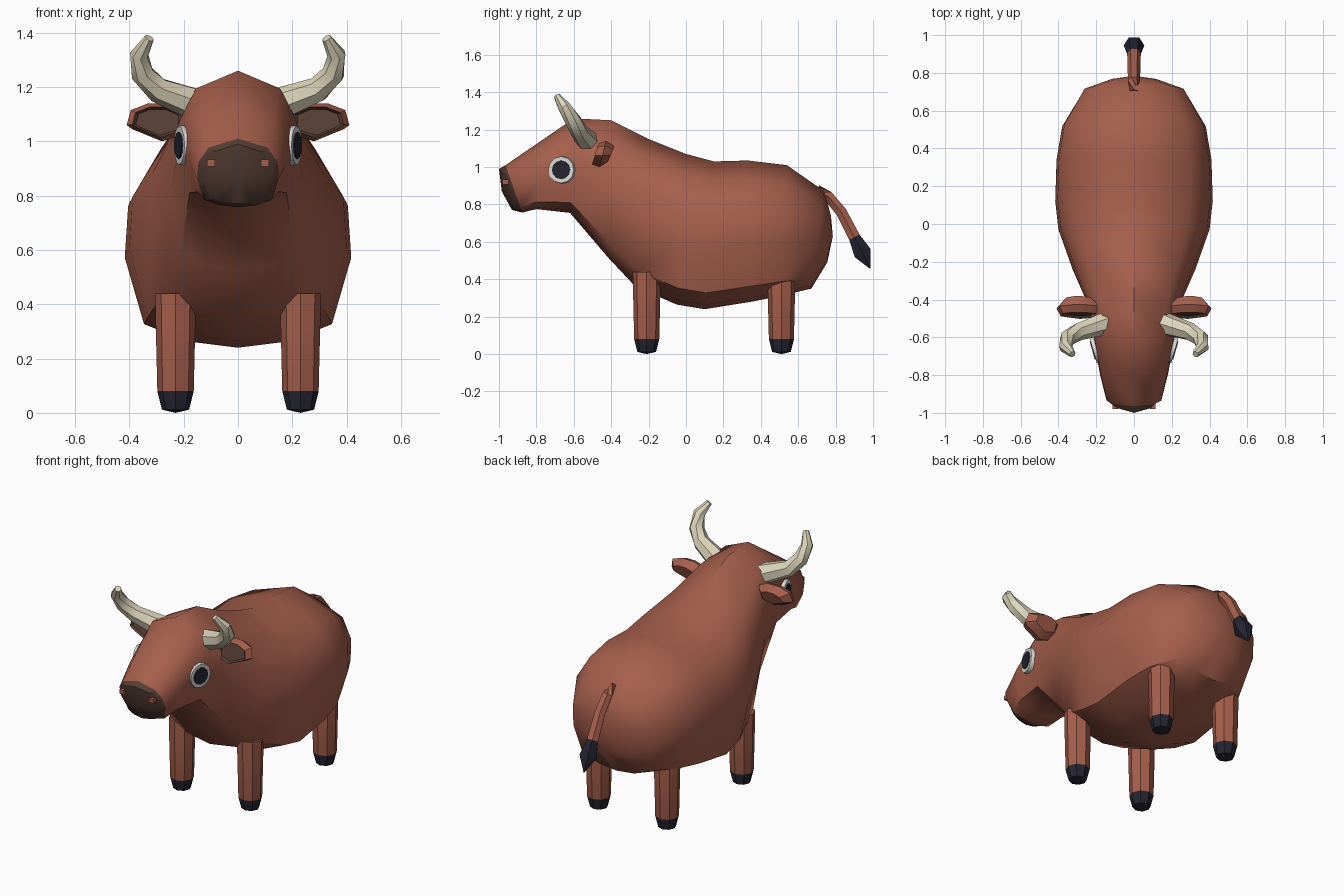
import bpy, bmesh, math
from mathutils import Vector, Matrix

if "Cube" in bpy.data.objects:
    bpy.data.objects.remove(bpy.data.objects["Cube"])


def material(name, r, g, b):
    m = bpy.data.materials.new(name)
    m.use_nodes = True
    m.diffuse_color = (r, g, b, 1)
    node = m.node_tree.nodes["Principled BSDF"]
    node.inputs["Base Color"].default_value = (r, g, b, 1)
    node.inputs["Roughness"].default_value = 0.8
    return m


HIDE = material("red_brown_hide", 0.38, 0.115, 0.072)
BROWN = material("dark_brown_skin", 0.09, 0.047, 0.034)
DARK = material("blue_black", 0.018, 0.018, 0.032)
HORN = material("ivory_horn", 0.72, 0.66, 0.49)
WHITE = material("eye_white", 0.72, 0.70, 0.67)


def finish(bm, name, mats, angle=40):
    bmesh.ops.recalc_face_normals(bm, faces=bm.faces[:])
    mesh = bpy.data.meshes.new(name)
    bm.to_mesh(mesh)
    bm.free()
    for m in mats:
        mesh.materials.append(m)
    ob = bpy.data.objects.new(name, mesh)
    bpy.context.collection.objects.link(ob)
    bpy.ops.object.select_all(action='DESELECT')
    ob.select_set(True)
    bpy.context.view_layer.objects.active = ob
    bpy.ops.object.shade_smooth_by_angle(angle=math.radians(angle))
    return ob


def loft(rings, name, mats, band_mat=lambda i: 0, caps=(None, None), angle=40):
    """Bridge equal rings of points; a cap is a centre point or None for a flat end."""
    bm = bmesh.new()
    loops = [[bm.verts.new(p) for p in ring] for ring in rings]
    n = len(loops[0])
    for i in range(len(loops) - 1):
        for j in range(n):
            k = (j + 1) % n
            f = bm.faces.new((loops[i][j], loops[i][k], loops[i + 1][k], loops[i + 1][j]))
            f.material_index = band_mat(i)
    for loop, cap, band in ((loops[0], caps[0], 0), (loops[-1], caps[1], len(loops) - 2)):
        if cap is None:
            faces = [bm.faces.new(loop)]
        else:
            tip = bm.verts.new(cap)
            faces = [bm.faces.new((loop[j], loop[(j + 1) % n], tip)) for j in range(n)]
        for f in faces:
            f.material_index = band_mat(band)
    return finish(bm, name, mats, angle)


def tube(path, radii, sides, name, mats, band_mat=lambda i: 0, caps=(None, None)):
    pts = [Vector(p) for p in path]
    rings = []
    for i, p in enumerate(pts):
        t = (pts[min(i + 1, len(pts) - 1)] - pts[max(i - 1, 0)]).normalized()
        ref = Vector((0, 1, 0)) if abs(t.y) < 0.75 else Vector((1, 0, 0))
        u = t.cross(ref).normalized()
        v = t.cross(u)
        rings.append([p + radii[i] * (u * math.cos(a) + v * math.sin(a))
                      for a in (math.tau * k / sides for k in range(sides))])
    return loft(rings, name, mats, band_mat, caps)


# Body and head: one half section, scaled along the spine
half = [(0, 0), (.45, .03), (.83, .11), (1, .42), (.97, .66), (.72, .87), (0, 1)]
section = half + [(-x, u) for x, u in half[-2:0:-1]]
# top y, top z, bottom y, bottom z, half width
spine = [
    (-1.0, .99, -.93, .77, .12), (-.965, 1.01, -.875, .757, .15),
    (-.79, 1.13, -.80, .775, .18), (-.60, 1.26, -.62, .755, .215),
    (-.40, 1.25, -.42, .52, .25), (-.20, 1.15, -.27, .36, .325),
    (0, 1.07, -.05, .265, .40), (.15, 1.03, .10, .24, .417),
    (.33, 1.035, .35, .28, .41), (.54, 1.01, .50, .31, .38),
    (.74, .87, .67, .35, .27), (.775, .74, .755, .49, .12),
]
rings = []
for i, (ty, tz, by, bz, w) in enumerate(spine):
    bow = .03 if i == 0 else 0
    rings.append([(x * w, by + (ty - by) * u + bow * x * x, bz + (tz - bz) * u)
                  for x, u in section])
loft(rings, "body", [HIDE, BROWN], lambda i: int(i == 0),
     ((0, -.985, .87), (0, .785, .63)), 45)

# Tail and its dark tuft
tube([(0, .70, .88), (0, .76, .845), (0, .83, .76), (0, .90, .625), (0, .945, .54)],
     [.025, .032, .034, .036, .055], 6, "tail", [HIDE, DARK],
     lambda i: int(i == 3), (None, (0, .985, .455)))

for s, side in ((1, "left"), (-1, "right")):
    # Legs with dark hooves
    for y, end in ((-.21, "front"), (.51, "back")):
        x = s * .23
        tube([(x, y, .44), (x, y, .33), (x, y, .08), (x, y, .012)],
             [.075, .073, .067, .05], 8, f"{side}_{end}_leg", [HIDE, DARK],
             lambda i: int(i == 2), (None, (x, y, 0)))

    # Horn curving out, up and back in
    path = [(.15, -.525, 1.135), (.295, -.57, 1.19), (.352, -.605, 1.25),
            (.363, -.65, 1.32), (.326, -.69, 1.38)]
    tube([(s * x, y, z) for x, y, z in path], [.062, .048, .043, .035, .018], 7,
         f"{side}_horn", [HORN])

    # Ear with an inset dark inner face
    outline = [(.18, 1.03), (.28, 1.00), (.39, 1.045), (.41, 1.06),
               (.395, 1.115), (.33, 1.14), (.25, 1.14), (.18, 1.11)]
    cx, cz = .305, 1.07
    layers = [(-.470, .68), (-.485, .80), (-.445, 1.0), (-.40, .6)]
    ear = [[(s * (cx + (x - cx) * k), y + (z - cz) * .25, cz + (z - cz) * k)
            for x, z in outline] for y, k in layers]
    loft(ear, f"{side}_ear", [HIDE, BROWN], lambda i: int(i == 0), angle=30)

    # Eye: pale disc with a dark disc on it, turned slightly forward
    turn = Matrix.Rotation(-s * math.radians(16), 4, 'Z')
    for radius, lift, name, mat in ((.075, .006, "eye_white", WHITE),
                                    (.052, .011, "pupil", DARK)):
        bm = bmesh.new()
        bmesh.ops.create_cone(bm, cap_ends=True, segments=12, radius1=radius,
                              radius2=radius * .95, depth=.03,
                              matrix=Matrix.Rotation(s * math.pi / 2, 4, 'Y'))
        centre = Vector((s * .205, -.665, .985)) + turn @ Vector((s * (lift - .009), 0, 0))
        bmesh.ops.transform(bm, matrix=Matrix.Translation(centre) @ turn, verts=bm.verts[:])
        finish(bm, f"{side}_{name}", [mat], 30)

    # Nostril
    bm = bmesh.new()
    bmesh.ops.create_cube(bm, size=1, matrix=Matrix.Translation((s * .10, -.965, .92))
                          @ Matrix.Diagonal((.03, .03, .025, 1)))
    finish(bm, f"{side}_nostril", [HIDE], 30)
